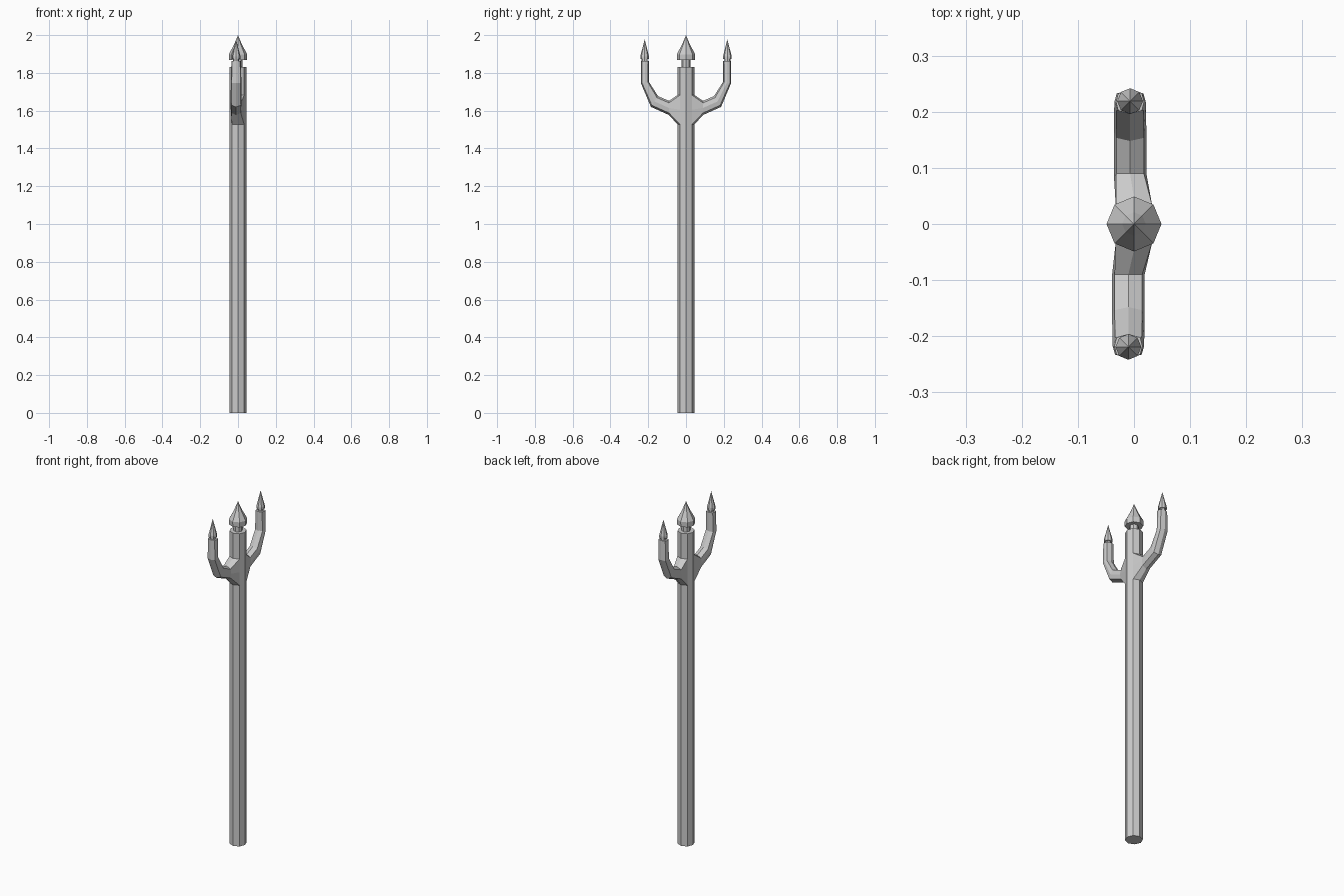
import bpy, math

if "Cube" in bpy.data.objects:
    bpy.data.objects.remove(bpy.data.objects["Cube"])


def skin(name, rings, cap_start=True):
    """Join octagonal rings into a mesh; a one-point ring makes a pointed end."""
    verts, faces, ids = [], [], []
    for ring in rings:
        ids.append(list(range(len(verts), len(verts) + len(ring))))
        verts += ring
    for a, b in zip(ids, ids[1:]):
        for i in range(8):
            j = (i + 1) % 8
            faces.append((a[i], a[j], b[0]) if len(b) == 1 else (a[i], a[j], b[j], b[i]))
    if cap_start:
        faces.append(ids[0][::-1])
    me = bpy.data.meshes.new(name)
    me.from_pydata(verts, [], faces)
    ob = bpy.data.objects.new(name, me)
    bpy.context.collection.objects.link(ob)
    bpy.ops.object.select_all(action='DESELECT')
    bpy.context.view_layer.objects.active = ob
    ob.select_set(True)
    bpy.ops.object.mode_set(mode='EDIT')
    bpy.ops.mesh.select_all(action='SELECT')
    bpy.ops.mesh.normals_make_consistent(inside=False)
    bpy.ops.object.mode_set(mode='OBJECT')
    return ob


def circle(r, z, x=0, y=0):
    if r == 0:
        return [(x, y, z)]
    return [(x + r * math.cos(i * math.pi / 4), y + r * math.sin(i * math.pi / 4), z)
            for i in range(8)]


# Shaft, neck and central spearhead
skin("shaft", [circle(r, z) for r, z in [
    (0.046, 0), (0.046, 1.83), (0.023, 1.83), (0.023, 1.868), (0.048, 1.868),
    (0.049, 1.898), (0.021, 1.95), (0, 2.0)]])

# Arm sections: outer (y, z), inner (y, z), half width in x
SECTIONS = [
    ((0.090, 1.577), (0.090, 1.652), 0.029),
    ((0.186, 1.620), (0.148, 1.677), 0.029),
    ((0.239, 1.746), (0.196, 1.752), 0.028),
    ((0.239, 1.862), (0.196, 1.862), 0.025),
]


def prong(name, side, xc):
    # Rectangular root lying on two faces of the shaft
    root = []
    for i in range(8):
        c, s = (round(f(i * math.pi / 4)) for f in (math.cos, math.sin))
        root.append((0.0325 * c, side * (0.046 if c == 0 else 0.0325), 1.605 - 0.077 * s))
    rings = [root]
    # Curved arm
    for (oy, oz), (iy, iz), rx in SECTIONS:
        ring = []
        for i in range(8):
            c, s = math.cos(i * math.pi / 4), math.sin(i * math.pi / 4)
            k = 1.2 if i % 2 else 1
            ring.append((xc + rx * c * k,
                         side * ((oy + iy) / 2 + s * (oy - iy) / 2),
                         (oz + iz) / 2 + s * (oz - iz) / 2))
        rings.append(ring)
    # Neck and small spearhead
    for r, z in [(0.016, 1.863), (0.016, 1.874), (0.023, 1.874),
                 (0.023, 1.888), (0.012, 1.93), (0, 1.978)]:
        ring = circle(r, z, xc, 0.219)
        rings.append([(x, side * y, zz) for x, y, zz in ring])
    return skin(name, rings, cap_start=False)


prong("back_prong", 1, -0.007)
prong("front_prong", -1, -0.010)
